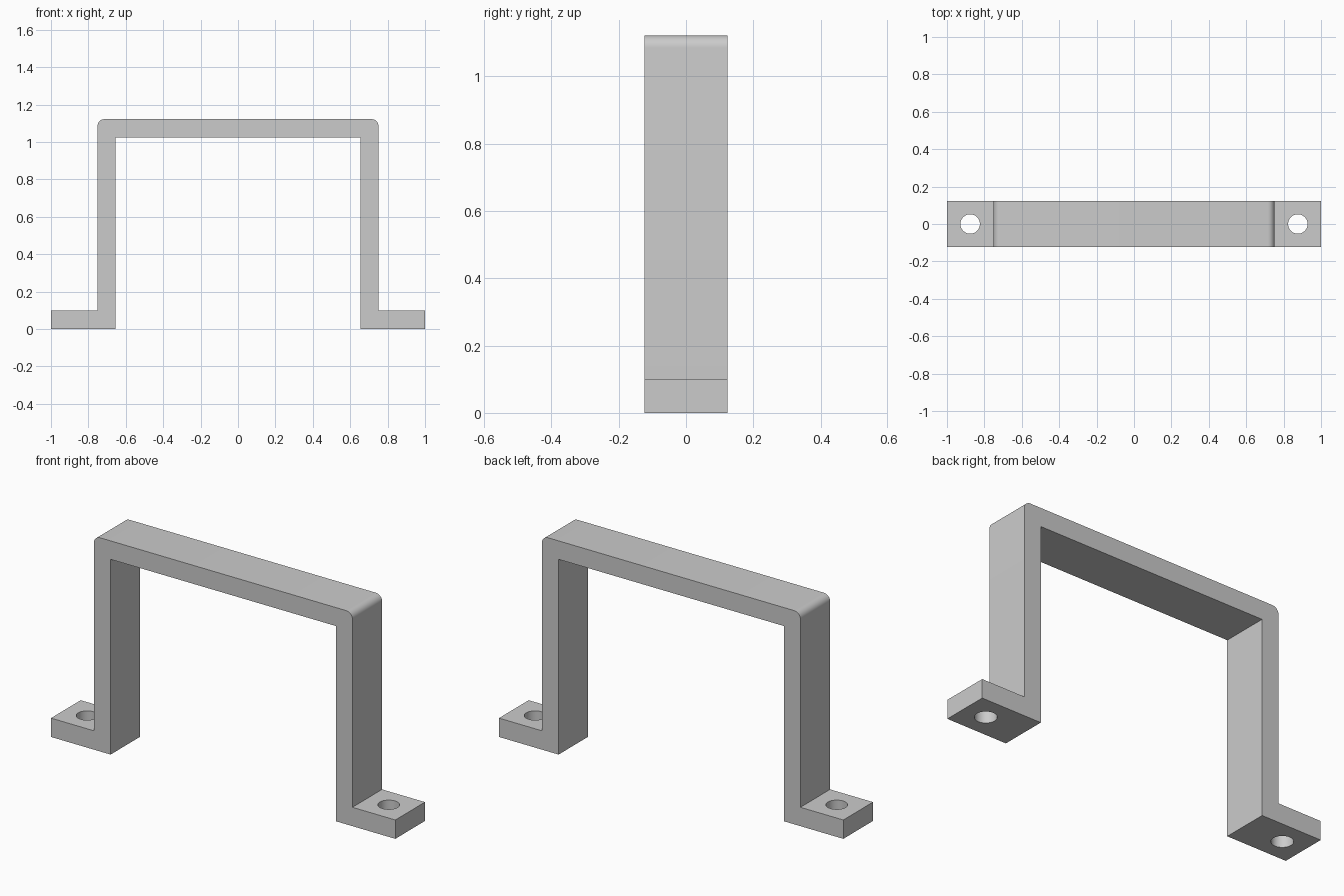
import bpy, bmesh, math

if "Cube" in bpy.data.objects:
    bpy.data.objects.remove(bpy.data.objects["Cube"])

HALF_DEPTH = 0.123
TOP, FOOT, R = 1.122, 0.099, 0.036
OUT, INN, UNDER = 0.751, 0.654, 1.025
HOLE_X, HOLE_R = 0.876, 0.052

# Right half of the bracket outline, from inner top to outer top
half = [(INN, UNDER), (INN, 0), (1, 0), (1, FOOT), (OUT, FOOT)]
for i in range(9):
    a = math.radians(90 * i / 8)
    half.append((OUT - R + R * math.cos(a), TOP - R + R * math.sin(a)))
outline = half + [(-x, z) for x, z in reversed(half)]

# Bracket body: outline extruded along y
bm = bmesh.new()
face = bm.faces.new([bm.verts.new((x, -HALF_DEPTH, z)) for x, z in outline])
ext = bmesh.ops.extrude_face_region(bm, geom=[face])
bmesh.ops.translate(bm, vec=(0, 2 * HALF_DEPTH, 0),
                    verts=[v for v in ext["geom"] if isinstance(v, bmesh.types.BMVert)])
bmesh.ops.recalc_face_normals(bm, faces=bm.faces)
mesh = bpy.data.meshes.new("bracket")
bm.to_mesh(mesh)
bm.free()
bracket = bpy.data.objects.new("bracket", mesh)
bpy.context.collection.objects.link(bracket)

# Screw holes through both feet
cutters = []
for side in (-1, 1):
    bpy.ops.mesh.primitive_cylinder_add(vertices=48, radius=HOLE_R, depth=0.4,
                                        location=(side * HOLE_X, 0, 0.05))
    cutter = bpy.context.object
    cutter.name = "hole_cutter"
    cutter.hide_render = True
    cutters.append(cutter)
    mod = bracket.modifiers.new("screw_hole", "BOOLEAN")
    mod.operation = "DIFFERENCE"
    mod.solver = "EXACT"
    mod.object = cutter

bpy.ops.object.select_all(action="DESELECT")
bracket.select_set(True)
bpy.context.view_layer.objects.active = bracket
for mod in list(bracket.modifiers):
    bpy.ops.object.modifier_apply(modifier=mod.name)
for cutter in cutters:
    bpy.data.objects.remove(cutter)

bpy.ops.object.shade_smooth_by_angle(angle=math.radians(30))
